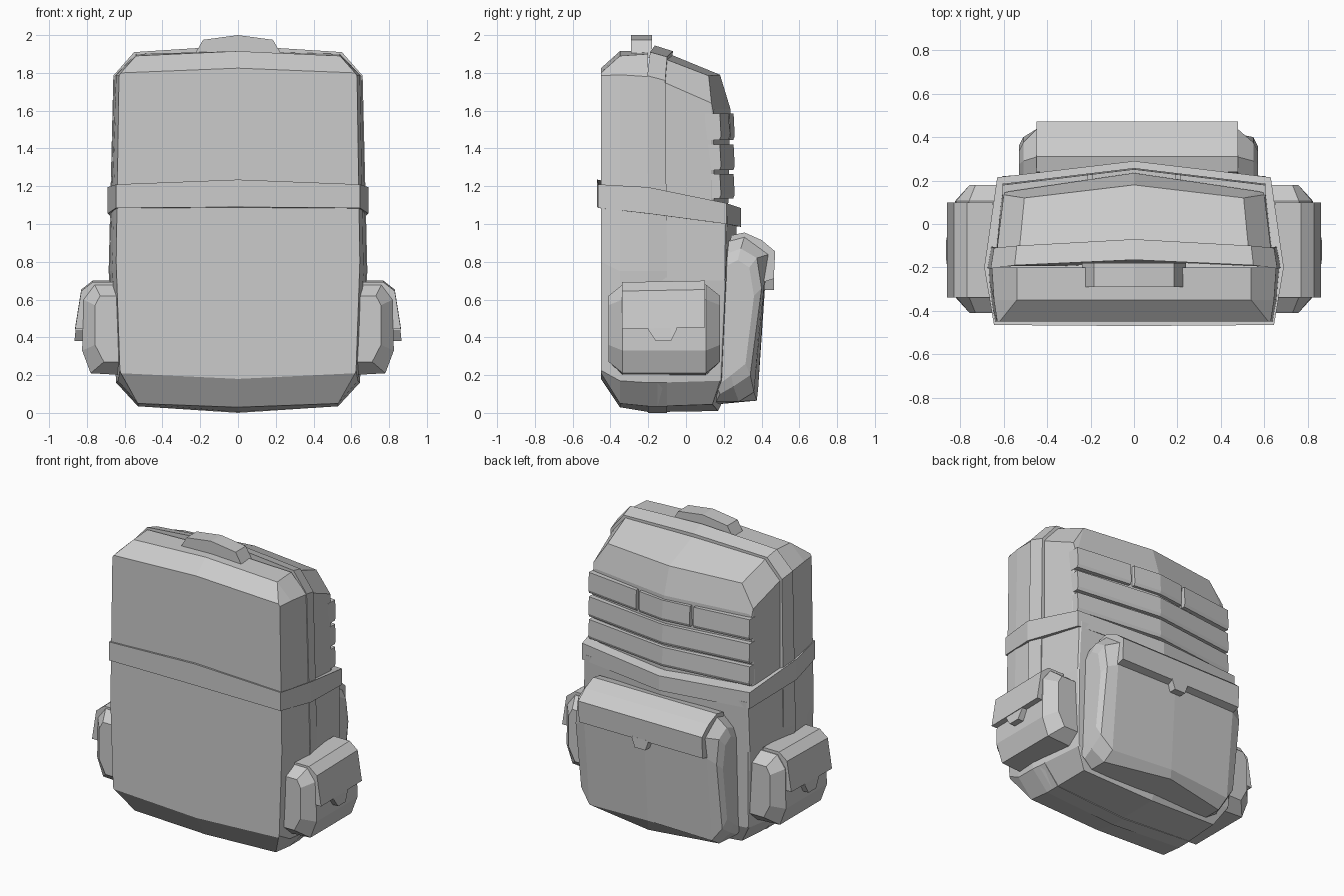
import bpy, bmesh


def loft(name, rings, half=False):
    """Skin between rings of points. Half rings run centre to centre on +x and are mirrored."""
    bm = bmesh.new()
    n = len(rings[0])
    if half:
        rings = [r + [(-x, y, z) for x, y, z in r[-2:0:-1]] for r in rings]
    vs = [[bm.verts.new(p) for p in r] for r in rings]
    m = len(vs[0])
    for a, b in zip(vs, vs[1:]):
        for i in range(m):
            j = (i + 1) % m
            bm.faces.new((a[i], a[j], b[j], b[i]))
    for end in (vs[0], vs[-1]):
        if half:
            bm.faces.new(end[:n])
            bm.faces.new(end[n - 1:] + end[:1])
        else:
            bm.faces.new(end)
    bmesh.ops.recalc_face_normals(bm, faces=bm.faces)
    me = bpy.data.meshes.new(name)
    bm.to_mesh(me)
    bm.free()
    ob = bpy.data.objects.new(name, me)
    bpy.context.collection.objects.link(ob)
    return ob


def at_y(y, pts):
    return [(x, y, z) for x, z in pts]


def at_x(x, pts):
    return [(x, y, z) for y, z in pts]


# Front half of the main bag
loft("front_shell", [
    at_y(-.45, [(0, .18), (.62, .21), (.625, .225), (.645, .8), (.63, 1.785), (.62, 1.80), (0, 1.825)]),
    at_y(-.35, [(0, .03), (.53, .05), (.635, .17), (.665, .75), (.645, 1.79), (.54, 1.89), (0, 1.915)]),
    at_y(-.20, [(0, .005), (.53, .035), (.645, .16), (.68, .75), (.655, 1.78), (.54, 1.90), (0, 1.915)]),
], True)

# Seam rim, bowed backwards at the top
loft("seam_rim", [
    [(0, -.2, 0), (.53, -.2, .035), (.645, -.2, .16), (.685, -.2, .75), (.66, -.205, 1.785),
     (.55, -.19, 1.91), (0, -.165, 1.945)],
    [(0, -.1, 0), (.53, -.1, .035), (.635, -.1, .16), (.665, -.1, .75), (.645, -.11, 1.76),
     (.54, -.1, 1.885), (0, -.07, 1.915)],
], True)

# Upper rear half with sloped lid
loft("upper_rear_shell", [
    [(0, -.15, .95), (.64, -.15, .95), (.635, -.15, 1.765), (.53, -.14, 1.885), (0, -.1, 1.905)],
    [(0, .1, .95), (.61, .13, .95), (.6, .135, 1.64), (.505, .12, 1.785), (0, .18, 1.79)],
    [(0, .22, .95), (.6, .15, .95), (.595, .145, 1.59), (.575, .15, 1.605), (0, .235, 1.61)],
], True)

# Lower rear half
loft("lower_rear_shell", [
    [(0, -.15, .005), (.53, -.15, .035), (.64, -.15, .16), (.67, -.15, .7), (.655, -.15, 1.07), (0, -.15, 1.07)],
    [(0, .17, .01), (.52, .14, .045), (.6, .18, .17), (.625, .205, .7), (.615, .21, 1.04), (0, .21, 1.04)],
    [(0, .235, .15), (.59, .187, .17), (.6, .188, .18), (.615, .21, .7), (.605, .22, 1.04), (0, .27, 1.03)],
], True)

# Belt around the bag
plan = [(0, -.47, 1.09, 1.235), (.645, -.465, 1.085, 1.21), (.69, -.2, 1.055, 1.195),
        (.63, .215, 1.0, 1.11), (0, .29, .985, 1.085)]
loft("belt", [[(x, y, a) for x, y, a, b in plan],
              [(x, y, b) for x, y, a, b in plan]], True)

# Carry handle
arch = [(-.24, 1.88), (-.185, 1.975), (0, 2.0), (.185, 1.975), (.24, 1.88)]
loft("carry_handle", [at_y(-.29, arch), at_y(-.18, arch)])


# Webbing straps following the bowed back; the top row is split in three
def strap(name, xs, z0, z1):
    rings = []
    for x in xs:
        y = .222 - .072 * abs(x) / .6
        rings.append(at_x(x, [(y - .05, z0), (y + .028, z0), (y + .036, z0 + .02),
                              (y + .03, z1), (y - .05, z1)]))
    loft(name, rings)


strap("strap_low", (-.605, 0, .605), 1.135, 1.265)
strap("strap_middle", (-.605, 0, .605), 1.285, 1.42)
strap("strap_top_left", (-.605, -.215), 1.445, 1.585)
strap("strap_top_centre", (-.19, 0, .19), 1.445, 1.585)
strap("strap_top_right", (.215, .605), 1.445, 1.585)

# Large rear pocket
side = [(.16, .14), (.24, .2), (.315, .26), (.36, .62), (.335, .77), (.275, .81), (.18, .76)]
edge = [(.16, .06), (.28, .06), (.36, .11), (.415, .69), (.44, .84), (.31, .935), (.18, .9)]
mid = [(.16, .045), (.375, .065), (.382, .13), (.42, .69), (.44, .84), (.31, .935), (.18, .9)]
outer = [(.18, .1), (.25, .14), (.34, .2), (.4, .66), (.375, .82), (.29, .87), (.18, .83)]
loft("rear_pocket", [at_x(-.53, side), at_x(-.51, outer), at_x(-.445, edge), at_x(.02, mid),
                     at_x(.475, edge), at_x(.55, outer), at_x(.57, side)])

# Rear pocket flap and tab
flap = [(.40, .69), (.465, .71), (.472, .855), (.4, .915), (.31, .955), (.24, .94), (.22, .85), (.38, .8)]
loft("rear_flap", [at_x(-.45, flap), at_x(.48, flap)])
tab = [(-.045, .72), (-.02, .65), (.06, .65), (.085, .72)]
loft("rear_flap_tab", [at_y(.39, tab), at_y(.466, tab)])

# Side pockets with flaps and tabs
for s, label in ((1, "right"), (-1, "left")):
    def pocket(name, sections):
        loft(label + name, [at_y(y, [(s * x, z) for x, z in pts]) for y, pts in sections])

    small = [(.6, .27), (.71, .27), (.757, .36), (.757, .57), (.73, .62), (.6, .62)]
    full = [(.6, .2), (.78, .21), (.825, .33), (.82, .6), (.76, .68), (.6, .68)]
    pocket("_side_pocket", [(-.41, small), (-.335, full), (.105, full), (.18, small)])
    cover = [(.78, .445), (.862, .445), (.83, .645), (.77, .692), (.65, .692), (.65, .6)]
    pocket("_side_flap", [(-.338, cover), (.1, [(x, z + .008) for x, z in cover])])
    top, tip = .47, .38
    pocket("_side_flap_tab", [
        (-.2, [(.8, .44), (.86, .44), (.855, top), (.8, top)]),
        (-.16, [(.8, tip), (.866, tip), (.855, top), (.8, top)]),
        (-.08, [(.8, tip), (.866, tip), (.855, top), (.8, top)]),
        (-.05, [(.8, .44), (.86, .44), (.855, top), (.8, top)])])
